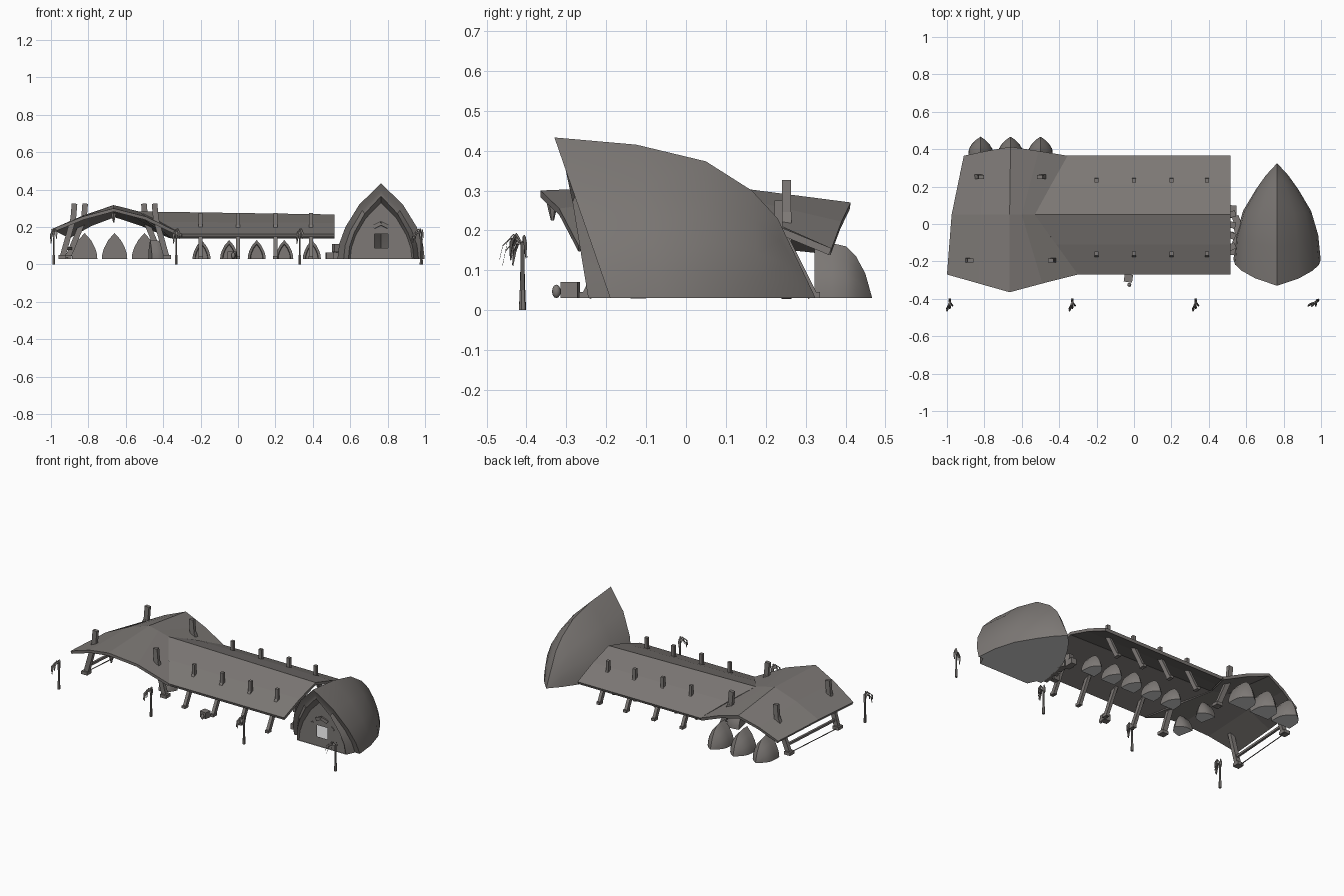
import bpy, bmesh, math, random
from mathutils import Vector, Matrix

if "Cube" in bpy.data.objects:
    bpy.data.objects.remove(bpy.data.objects["Cube"])
random.seed(4)
GROUND = 0.03


def material(name, rgb):
    m = bpy.data.materials.new(name)
    m.use_nodes = True
    m.diffuse_color = (*rgb, 1)
    m.node_tree.nodes["Principled BSDF"].inputs["Base Color"].default_value = (*rgb, 1)
    return m


STONE = material("warm_grey", (0.205, 0.19, 0.18))
FLOOR = material("pale_floor", (0.65, 0.65, 0.65))


def finish(name, bm, smooth=0, thick=0):
    """Turn a bmesh into an object; smooth is the crease angle in degrees."""
    bmesh.ops.remove_doubles(bm, verts=bm.verts, dist=0.0002)
    bmesh.ops.recalc_face_normals(bm, faces=bm.faces)
    me = bpy.data.meshes.new(name)
    bm.to_mesh(me)
    bm.free()
    ob = bpy.data.objects.new(name, me)
    bpy.context.collection.objects.link(ob)
    me.materials.append(STONE)
    if smooth:
        bpy.ops.object.select_all(action="DESELECT")
        ob.select_set(True)
        bpy.context.view_layer.objects.active = ob
        bpy.ops.object.shade_smooth_by_angle(angle=math.radians(smooth))
    if thick:
        if sum(p.normal.z for p in me.polygons) < 0:
            me.flip_normals()
        mod = ob.modifiers.new("thickness", "SOLIDIFY")
        mod.thickness = thick
        mod.offset = -1
    return ob


def bridge(bm, rows):
    """Skin a list of equally long point rows."""
    vs = [[bm.verts.new(p) for p in r] for r in rows]
    for a, b in zip(vs, vs[1:]):
        for i in range(len(a) - 1):
            bm.faces.new((a[i], a[i + 1], b[i + 1], b[i]))
    return vs


def beam(name, a, b, w, d):
    """Box of section w by d running from a to b."""
    a, b = Vector(a), Vector(b)
    bm = bmesh.new()
    q = (b - a).to_track_quat("Z", "Y")
    mat = Matrix.Translation((a + b) / 2) @ q.to_matrix().to_4x4() @ Matrix.Diagonal((w, d, (b - a).length, 1))
    bmesh.ops.create_cube(bm, size=1, matrix=mat)
    return finish(name, bm)


def box(name, loc, size, turn=0):
    bm = bmesh.new()
    mat = Matrix.Translation(loc) @ Matrix.Rotation(turn, 4, "Z") @ Matrix.Diagonal((*size, 1))
    bmesh.ops.create_cube(bm, size=1, matrix=mat)
    return finish(name, bm)


# Pointed arch: (half width, height) fractions of the right side
ARCH = [(1, 0), (0.96, 0.2), (0.82, 0.42), (0.5, 0.72), (0, 1)]


def mirror_row(half):
    return half + [Vector((-p.x, p.y, p.z)) for p in reversed(half[:-1])]


def arch(y_base, y_top, w, h):
    return mirror_row([Vector((w * u, y_base + (y_top - y_base) * v, GROUND + h * v)) for u, v in ARCH])


def pod(name, rows, loc, turn=0, window=False):
    """Hut skinned through arches, with a pale floor and a plain or window wall."""
    bm = bmesh.new()
    vs = bridge(bm, rows)
    if window:
        bm.faces.new((vs[0][0], vs[0][-1], vs[1][-1], vs[1][0]))
        vs = vs[1:]
    else:
        bm.faces.new(vs[0])
    for a, b in zip(vs, vs[1:]):
        bm.faces.new((a[0], b[0], b[-1], a[-1])).material_index = 1
    bm.transform(Matrix.Translation(loc) @ Matrix.Rotation(turn, 4, "Z"))
    bmesh.ops.dissolve_degenerate(bm, dist=0.0001, edges=bm.edges)
    finish(name, bm, smooth=28).data.materials.append(FLOOR)


# Large pod: window wall, inner frame, raked hood and pointed back
opening = mirror_row([Vector((0.036 * u, -0.238, z)) for u, z in
                      ((1, 0.088), (1, 0.125), (1, 0.162), (0.5, 0.162), (0, 0.162))])
hood = [opening, arch(-0.238, -0.238, 0.165, 0.3), arch(-0.245, -0.3, 0.175, 0.335),
        arch(-0.19, -0.31, 0.2, 0.36), arch(-0.19, -0.33, 0.233, 0.403), arch(-0.06, -0.125, 0.22, 0.385),
        arch(0.07, 0.05, 0.182, 0.343), arch(0.187, 0.165, 0.112, 0.27),
        arch(0.26, 0.23, 0.06, 0.2), arch(0.325, 0.325, 0, 0)]
pod("large_pod", hood, (0.765, 0, 0), window=True)
for s in (-1, 1):
    beam("door_canopy", (0.765, -0.25, 0.22), (0.765 + s * 0.04, -0.24, 0.2), 0.012, 0.02)
    beam("wall_hook", (0.765 + s * 0.065, -0.24, 0.175), (0.765 + s * 0.085, -0.24, 0.16), 0.005, 0.01)


def small_rows(w, h, d):
    shape = [(0, 1, 1), (0.3, 1, 0.98), (0.55, 0.94, 0.92), (0.72, 0.76, 0.7), (0.88, 0.45, 0.37), (1, 0, 0)]
    return [arch(d * t, d * t, w * b, h * a) for t, a, b in shape]


# Huts behind and under the wing
for x in (-0.82, -0.66, -0.5):
    pod("rear_hut", small_rows(0.068, 0.138, 0.145), (x, 0.322, 0))
for y in (0.1, -0.1):
    pod("side_hut", small_rows(0.05, 0.1, 0.1), (-0.47, y, 0), turn=-math.pi / 2 + 0.2)

# Stalls with recessed fronts under the long hall
for i in range(5):
    front = [arch(0.02, 0.02, 0.032, 0.075), arch(0.004, 0.004, 0.034, 0.08)]
    pod("stall", front + small_rows(0.048, 0.1, 0.12), (-0.195 + i * 0.1475, 0.06, 0))

# Wing roof: left eave, two slopes, ends in the valley
roof = bmesh.new()
bridge(roof, [
    [(-1, -0.27, 0.187), (-0.83, -0.318, 0.256), (-0.665, -0.365, 0.3), (-0.49, -0.318, 0.255), (-0.3, -0.27, 0.163)],
    [(-0.975, 0.05, 0.19), (-0.82, 0.05, 0.265), (-0.665, 0.05, 0.317), (-0.6, 0.05, 0.301), (-0.53, 0.05, 0.283)],
    [(-0.91, 0.365, 0.155), (-0.79, 0.39, 0.222), (-0.66, 0.413, 0.27), (-0.51, 0.39, 0.222), (-0.355, 0.365, 0.155)]])
finish("wing_roof", roof, thick=0.018)

# Hall roof: two slightly bowed slopes from the valley to the open gable
hall = bmesh.new()
bridge(hall, [[(x, y, z), (0.515, y, end)] for x, y, z, end in
              ((-0.3, -0.27, 0.163, 0.163), (-0.415, -0.11, 0.227, 0.222), (-0.53, 0.05, 0.283, 0.267),
               (-0.4425, 0.21, 0.224, 0.219), (-0.355, 0.365, 0.155, 0.155))])
finish("hall_roof", hall, thick=0.018)

# Leaning hall pillars with upright stubs above the roof
for x in (-0.2, 0, 0.2, 0.39):
    for y0, y1 in ((-0.25, -0.158), (0.318, 0.232)):
        beam("hall_pillar", (x, y0, GROUND + 0.004), (x, y1, 0.205), 0.02, 0.026)
        beam("roof_stub", (x, y1, 0.195), (x, y1, 0.275), 0.02, 0.02)
        box("pillar_foot", (x, y0, GROUND + 0.008), (0.024, 0.036, 0.016))

# Wing pillars with stubs and side rails
for s in (-1, 1):
    for y, base, top in ((-0.195, 0.28, 0.222), (0.252, 0.25, 0.165)):
        beam("wing_pillar", (-0.66 + s * base, y, GROUND + 0.004), (-0.66 + s * top, y, 0.24), 0.024, 0.03)
        beam("wing_stub", (-0.66 + s * top, y, 0.23), (-0.66 + s * (top - 0.008), y, 0.325), 0.022, 0.03)
        box("wing_pillar_foot", (-0.66 + s * base, y, GROUND + 0.01), (0.042, 0.045, 0.02))
beam("side_rail", (-0.925, -0.195, 0.085), (-0.895, 0.252, 0.085), 0.014, 0.014)
beam("low_rail", (-0.945, -0.195, 0.036), (-0.91, 0.252, 0.036), 0.004, 0.004)

# Gable ornament under the wing peak
bm = bmesh.new()
bmesh.ops.create_cone(bm, cap_ends=True, segments=6, radius1=0.004, radius2=0.016, depth=0.05,
                      matrix=Matrix.Translation((-0.665, -0.335, 0.25)))
finish("gable_ornament", bm)

# Crates between hall and large pod, and by the hall front
for i in range(9):
    y = -0.15 + i * 0.029
    s = random.uniform(0.03, 0.042)
    box("crate", (random.uniform(0.525, 0.555), y, GROUND + s / 2), (s, s, s), random.uniform(-0.5, 0.5))
    if i % 2:
        box("top_crate", (0.525, y, GROUND + 0.058), (0.036, 0.034, 0.042), random.uniform(-0.5, 0.5))
box("front_crate", (-0.03, -0.29, GROUND + 0.02), (0.045, 0.042, 0.04), -0.15)
box("rear_crate", (0.49, -0.12, GROUND + 0.017), (0.04, 0.035, 0.035), 0.1)
bm = bmesh.new()
bmesh.ops.create_uvsphere(bm, u_segments=8, v_segments=6, radius=0.5,
                          matrix=Matrix.Translation((-0.025, -0.325, GROUND + 0.017)) @ Matrix.Diagonal((0.022, 0.022, 0.034, 1)))
finish("jar", bm, smooth=50)


# Slim palms with drooping fronds
def palm(x, y, turn):
    bm = bmesh.new()
    for r0, r1, z0, z1 in ((0.009, 0.007, 0, 0.05), (0.006, 0.005, 0.05, 0.17)):
        bmesh.ops.create_cone(bm, cap_ends=True, segments=6, radius1=r0, radius2=r1, depth=z1 - z0,
                              matrix=Matrix.Translation((0, 0, (z0 + z1) / 2)))
    for k, (reach, top) in enumerate(((0.058, 0.178), (0.045, 0.188), (0.03, 0.19), (0.05, 0.165), (-0.012, 0.185))):
        side = (k % 3 - 1) * 0.014
        path = [(0, 0, 0.165), (side * 0.5, -reach * 0.5, top), (side, -reach * 0.85, top - 0.018), (side, -reach, top - 0.055)]
        bridge(bm, [[(px - w, py, pz), (px, py, pz + 0.004), (px + w, py, pz)]
                    for (px, py, pz), w in zip(path, (0.002, 0.005, 0.006, 0.002))])
    bm.transform(Matrix.Translation((x, y, 0)) @ Matrix.Rotation(turn, 4, "Z"))
    finish("palm", bm)


for x, turn in ((-0.985, 0), (-0.33, 0), (0.33, 0), (0.98, -0.8)):
    palm(x, -0.41, turn)
